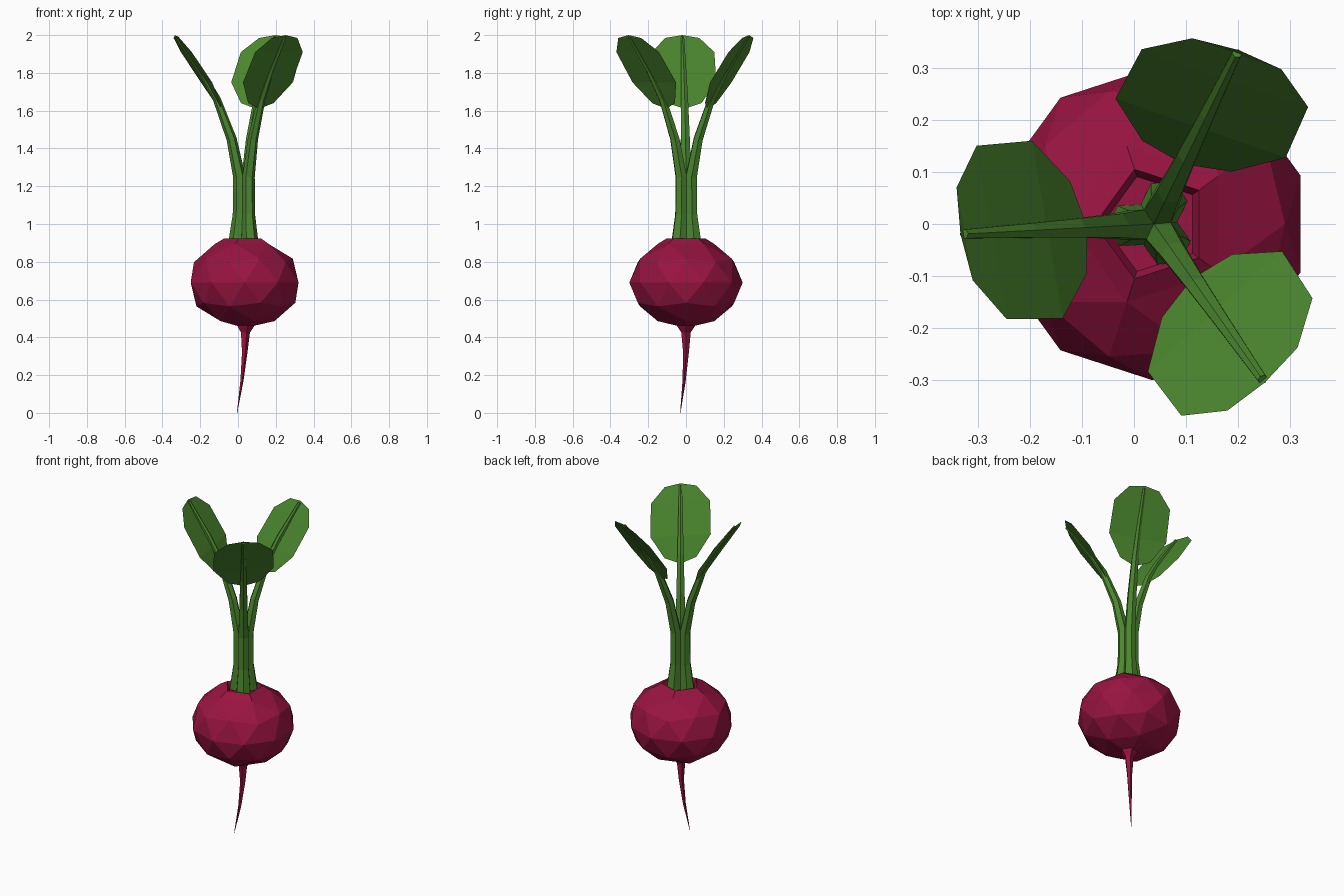
import bpy, bmesh, math
from mathutils import Vector, Matrix

if "Cube" in bpy.data.objects:
    bpy.data.objects.remove(bpy.data.objects["Cube"])


def material(name, color):
    m = bpy.data.materials.new(name)
    m.diffuse_color = (*color, 1)
    m.use_nodes = True
    m.node_tree.nodes["Principled BSDF"].inputs["Base Color"].default_value = m.diffuse_color
    return m


RED = material("beet_red", (0.32, 0.007, 0.052))
GREEN = material("leaf_green", (0.07, 0.24, 0.027))
CENTRE = Vector((0.038, 0, 0))


def finish(name, bm, mat):
    bmesh.ops.recalc_face_normals(bm, faces=bm.faces)
    me = bpy.data.meshes.new(name)
    bm.to_mesh(me)
    bm.free()
    me.materials.append(mat)
    ob = bpy.data.objects.new(name, me)
    bpy.context.collection.objects.link(ob)
    return ob


def tube(name, path, mat, sides, ref):
    """Tapered tube through (point, radius) stations."""
    bm = bmesh.new()
    rings = []
    for i, (p, r) in enumerate(path):
        a = path[max(i - 1, 0)][0]
        b = path[min(i + 1, len(path) - 1)][0]
        t = (b - a).normalized()
        if i == 0:
            t = Vector((0, 0, math.copysign(1, t.z)))
        v = t.cross(ref).normalized()
        u = v.cross(t)
        rings.append([bm.verts.new(p + r * (u * math.cos(k) + v * math.sin(k)))
                      for k in (2 * math.pi * j / sides for j in range(sides))])
    for lo, hi in zip(rings, rings[1:]):
        for j in range(sides):
            k = (j + 1) % sides
            bm.faces.new((lo[j], lo[k], hi[k], hi[j]))
    bm.faces.new(rings[0])
    bm.faces.new(rings[-1])
    return finish(name, bm, mat)


# Bulb: flattened icosphere with a small crown rim on top
bm = bmesh.new()
bmesh.ops.create_icosphere(bm, subdivisions=2, radius=1)
pole = max(bm.verts, key=lambda v: v.co.z)
bm.transform(Matrix.Translation((0.035, 0, 0.69))
             @ Matrix.Rotation(math.pi, 4, 'Z')
             @ Matrix.Diagonal((0.30, 0.30, 0.24, 1)))
bmesh.ops.dissolve_verts(bm, verts=[pole])
crown = next(f for f in bm.faces if len(f.verts) == 5)
for thickness, z in ((0.047, 0.922), (0.015, 0.89)):
    bmesh.ops.inset_region(bm, faces=[crown], thickness=thickness)
    for v in crown.verts:
        v.co.z = z
finish("bulb", bm, RED)

# Tap root
root = [((0.037, 0, 0.475), 0.06), ((0.037, 0, 0.425), 0.026),
        ((0.034, 0, 0.32), 0.016), ((0.02, -0.01, 0.17), 0.009),
        ((-0.005, -0.03, 0.0), 0.001)]
tube("root", [(Vector(p), r) for p, r in root], RED, 5, Vector((1, 0, 0)))

# Stems (radial distance, height, thickness) and blades (radial, height, half width)
STEM = [(0.045, 0.90, 0.045), (0.032, 1.05, 0.034), (0.031, 1.25, 0.033),
        (0.072, 1.45, 0.027), (0.15, 1.66, 0.021), (0.237, 1.81, 0.016),
        (0.365, 1.99, 0.010)]
BLADE = [(0.128, 1.61, 0.0), (0.145, 1.64, 0.09), (0.205, 1.75, 0.172),
         (0.312, 1.91, 0.168), (0.364, 1.985, 0.09), (0.372, 2.0, 0.0)]

for n, angle in enumerate((183, 64, -55), 1):
    a = math.radians(angle)
    out = Vector((math.cos(a), math.sin(a), 0))
    side = Vector((-out.y, out.x, 0))
    up = Vector((0, 0, 1))
    tube(f"stem_{n}", [(CENTRE + out * r + up * z, w) for r, z, w in STEM],
         GREEN, 6, out)

    # Leaf blade, slightly twisted about its stem
    bm = bmesh.new()
    rows = []
    for r, z, w in BLADE:
        mid = CENTRE + out * r + up * z
        offsets = (-w, 0, w) if w else (0,)
        rows.append([bm.verts.new(mid + side * s - out * 0.12 * s) for s in offsets])
    for lo, hi in zip(rows, rows[1:]):
        for k in (0, 1):
            ring = (lo[k:k + 2] if len(lo) > 1 else lo) + \
                   (hi[k:k + 2][::-1] if len(hi) > 1 else hi)
            bm.faces.new(ring)
    finish(f"leaf_{n}", bm, GREEN)
